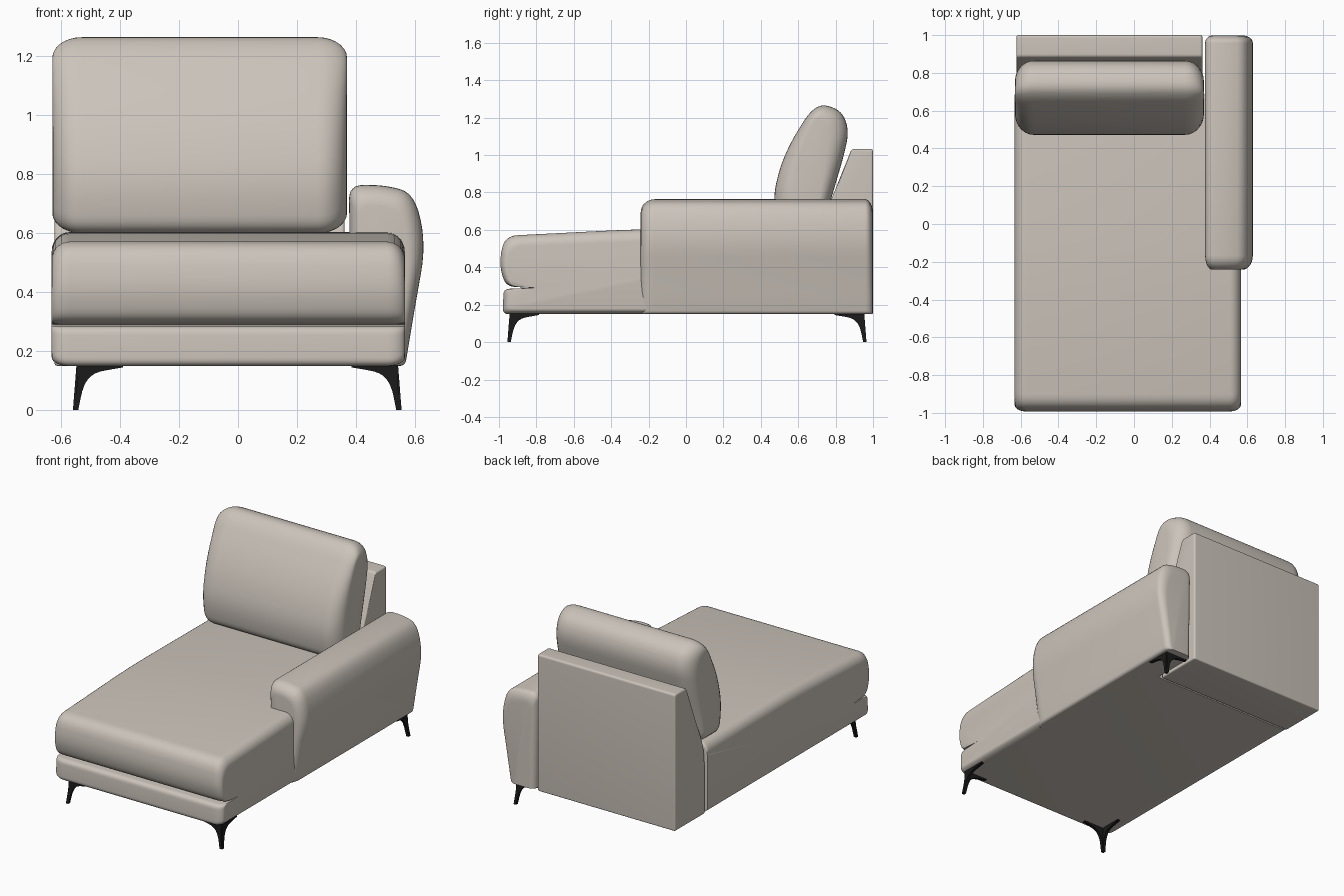
import bpy, bmesh, math
from mathutils import Vector

cube = bpy.data.objects.get("Cube")
if cube:
    bpy.data.objects.remove(cube, do_unlink=True)


def material(name, color):
    m = bpy.data.materials.new(name)
    m.use_nodes = True
    m.diffuse_color = color
    m.node_tree.nodes["Principled BSDF"].inputs["Base Color"].default_value = color
    return m


fabric = material("beige fabric", (0.60, 0.55, 0.495, 1))
metal = material("black metal", (0.01, 0.01, 0.01, 1))


def rounded(corners, steps=6):
    """Round each corner (a, b, r) with a quadratic curve."""
    pts = []
    n = len(corners)
    for i, (a, b, r) in enumerate(corners):
        p = Vector((a, b))
        before = Vector(corners[i - 1][:2]) - p
        after = Vector(corners[(i + 1) % n][:2]) - p
        if r == 0:
            pts.append(p)
            continue
        s = p + before.normalized() * min(r, before.length * 0.48)
        e = p + after.normalized() * min(r, after.length * 0.48)
        for k in range(steps + 1):
            t = k / steps
            pts.append(s * (1 - t) ** 2 + p * 2 * t * (1 - t) + e * t * t)
    return pts


def loft(name, corners, axis, span, radii, inset, anchor, mat=fabric, steps=7):
    """Sweep a profile along x or y; its ends shrink toward the anchor in a round."""
    pts = rounded(corners)
    c = Vector(anchor)
    half = [max(abs(p[k] - c[k]) for p in pts) for k in (0, 1)]
    rings = []
    for k in range(steps + 1):
        ang = math.pi / 2 * k / steps
        rings.append((span[0] + radii[0] * (1 - math.cos(ang)), 1 - math.sin(ang)))
    for k in range(steps, -1, -1):
        ang = math.pi / 2 * k / steps
        rings.append((span[1] - radii[1] * (1 - math.cos(ang)), 1 - math.sin(ang)))
    bm = bmesh.new()
    loops = []
    for t, f in rings:
        loop = []
        for p in pts:
            a = c[0] + (p[0] - c[0]) * (1 - f * inset[0] / half[0])
            b = c[1] + (p[1] - c[1]) * (1 - f * inset[1] / half[1])
            loop.append(bm.verts.new((t, a, b) if axis == "x" else (a, t, b)))
        loops.append(loop)
    n = len(pts)
    for u, v in zip(loops, loops[1:]):
        for i in range(n):
            j = (i + 1) % n
            bm.faces.new((u[i], u[j], v[j], v[i]))
    bm.faces.new(loops[0])
    bm.faces.new(loops[-1])
    return finish(name, bm, mat)


def finish(name, bm, mat):
    bmesh.ops.recalc_face_normals(bm, faces=bm.faces)
    me = bpy.data.meshes.new(name)
    bm.to_mesh(me)
    bm.free()
    me.materials.append(mat)
    ob = bpy.data.objects.new(name, me)
    bpy.context.collection.objects.link(ob)
    bpy.ops.object.select_all(action="DESELECT")
    ob.select_set(True)
    bpy.context.view_layer.objects.active = ob
    bpy.ops.object.shade_smooth_by_angle(angle=math.radians(40))
    return ob


# Long seat with a slit between cushion and base at the front
loft("chaise_seat",
     [(0.685, 0.15, 0), (0.685, 0.6, 0.02), (-0.24, 0.605, 0.2), (-0.97, 0.568, 0.07),
      (-1.0, 0.42, 0.09), (-0.965, 0.298, 0.05), (-0.83, 0.29, 0),
      (-0.975, 0.284, 0.03), (-0.98, 0.15, 0.03)],
     "x", (-0.632, 0.566), (0.06, 0.06), (0.035, 0.065), (0.685, 0.29))

# Upright back panel with a sloping front
loft("back_panel",
     [(0.69, 0.15, 0.01), (1.0, 0.15, 0.01), (1.0, 1.032, 0.015), (0.885, 1.032, 0.015),
      (0.78, 0.77, 0.1), (0.705, 0.6, 0.1), (0.69, 0.45, 0.1)],
     "x", (-0.622, 0.362), (0.012, 0.012), (0.012, 0.012), (0.86, 0.5))

# Single armrest, fuller toward the top on its outer side
loft("armrest",
     [(0.385, 0.15, 0), (0.567, 0.15, 0.02), (0.602, 0.36, 0.1), (0.638, 0.56, 0.12),
      (0.6, 0.735, 0.09), (0.5, 0.764, 0.06), (0.376, 0.764, 0.05)],
     "y", (-0.242, 0.998), (0.075, 0.04), (0.055, 0.07), (0.48, 0.15))

# Plump leaning back cushion
loft("back_cushion",
     [(0.49, 0.6, 0.06), (0.465, 0.77, 0.08), (0.5, 0.93, 0.08), (0.56, 1.07, 0.08),
      (0.66, 1.23, 0.06), (0.73, 1.275, 0.05), (0.835, 1.235, 0.06), (0.872, 1.13, 0.07),
      (0.845, 1.0, 0.08), (0.78, 0.78, 0.08), (0.73, 0.6, 0.05)],
     "x", (-0.63, 0.37), (0.1, 0.1), (0.11, 0.07), (0.67, 0.93))


# Slim corner legs, each made of two curved wings meeting at the foot
WING = [(0, 0, 0), (0.018, 0, 0), (0.035, 0.085, 0.04), (0.07, 0.128, 0.04),
        (0.17, 0.145, 0), (0.17, 0.153, 0), (0.012, 0.153, 0), (0.016, 0.09, 0.04)]


def leg(name, x, y):
    sx, sy = -math.copysign(1, x), -math.copysign(1, y)
    bm = bmesh.new()
    for along_x in (True, False):
        sides = []
        for w in (0, 0.018):
            ring = []
            for u, z in rounded(WING, 4):
                lean = w + (0.012 * z / 0.153)
                du, dv = (u, lean) if along_x else (lean, u)
                ring.append(bm.verts.new((x + sx * du, y + sy * dv, z)))
            sides.append(ring)
        a, b = sides
        for i in range(len(a)):
            j = (i + 1) % len(a)
            bm.faces.new((a[i], a[j], b[j], b[i]))
        bm.faces.new(a)
        bm.faces.new(b)
    finish(name, bm, metal)


leg("front_right_leg", -0.56, -0.955)
leg("front_left_leg", 0.555, -0.955)
leg("back_left_leg", 0.555, 0.965)
